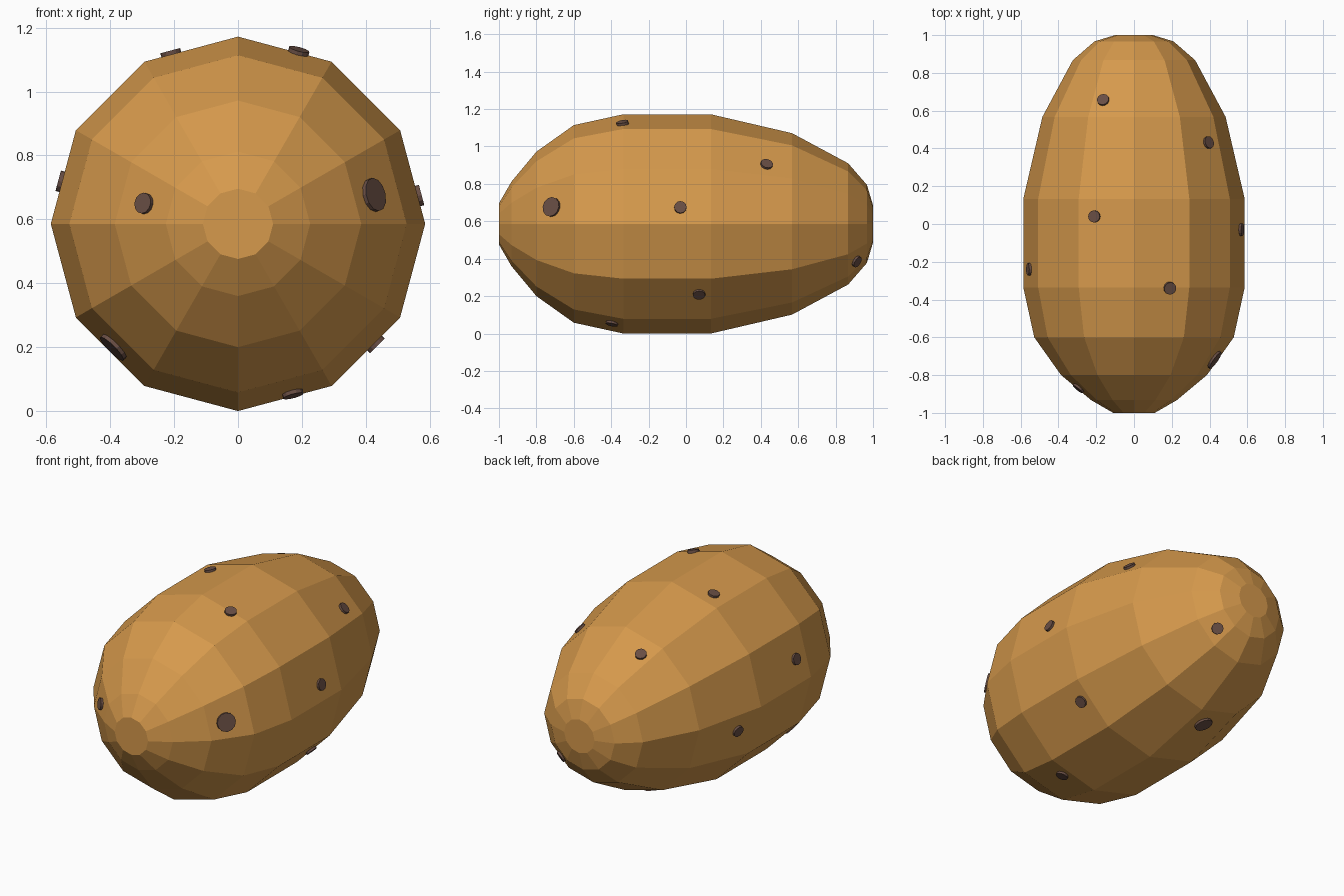
import bpy, bmesh, math
from mathutils import Vector
from mathutils.bvhtree import BVHTree

if "Cube" in bpy.data.objects:
    bpy.data.objects.remove(bpy.data.objects["Cube"])

R = 0.586  # largest radius, also the height of the long axis
SIDES = 12


def material(name, rgb):
    m = bpy.data.materials.new(name)
    m.diffuse_color = (*rgb, 1)
    m.use_nodes = True
    m.node_tree.nodes["Principled BSDF"].inputs["Base Color"].default_value = m.diffuse_color
    return m


def add_object(name, bm, mat):
    mesh = bpy.data.meshes.new(name)
    bm.to_mesh(mesh)
    mesh.materials.append(mat)
    ob = bpy.data.objects.new(name, mesh)
    bpy.context.collection.objects.link(ob)
    return ob


skin = material("skin", (0.67, 0.32, 0.072))
dark = material("eye_brown", (0.14, 0.076, 0.058))

# Potato body: faceted rings (y, radius) along the y axis
profile = [(-1, 0.11), (-0.933, 0.226), (-0.8, 0.386), (-0.6, 0.528), (-0.335, R),
           (0.133, R), (0.567, 0.485), (0.867, 0.324), (0.967, 0.209), (1, 0.1)]
bm = bmesh.new()
rings = []
for y, r in profile:
    angles = [math.tau * i / SIDES for i in range(SIDES)]
    rings.append([bm.verts.new((r * math.cos(a), y, R + r * math.sin(a))) for a in angles])
for a, b in zip(rings, rings[1:]):
    for i in range(SIDES):
        j = (i + 1) % SIDES
        bm.faces.new((a[i], a[j], b[j], b[i]))
bm.faces.new(rings[0])
bm.faces.new(rings[-1])
bmesh.ops.recalc_face_normals(bm, faces=bm.faces)
add_object("potato_body", bm, skin)
surface = BVHTree.FromBMesh(bm)
bm.free()

# Eyes: small discs snapped to the skin, (x, y, z, radius)
eyes = [(-0.17, 0.67, 1.01, 0.032), (-0.21, 0.04, 1.12, 0.032), (0.19, -0.34, 1.125, 0.033),
        (0.39, 0.43, 0.90, 0.033), (0.57, -0.03, 0.675, 0.033), (-0.56, -0.24, 0.72, 0.033),
        (0.42, -0.715, 0.675, 0.053), (-0.295, -0.87, 0.65, 0.033), (0.43, 0.07, 0.21, 0.033),
        (0.17, -0.395, 0.06, 0.033), (0.175, 0.905, 0.39, 0.032), (-0.11, 0.46, 0.08, 0.05),
        (-0.53, 0.27, 0.48, 0.033), (-0.385, -0.44, 0.205, 0.052)]
for n, (x, y, z, r) in enumerate(eyes, 1):
    point, normal, _, _ = surface.find_nearest(Vector((x, y, z)))
    bm = bmesh.new()
    bmesh.ops.create_cone(bm, cap_ends=True, segments=12, radius1=r, radius2=r, depth=0.025)
    ob = add_object(f"eye_{n}", bm, dark)
    bm.free()
    ob.location = point
    ob.rotation_euler = normal.to_track_quat('Z', 'Y').to_euler()
